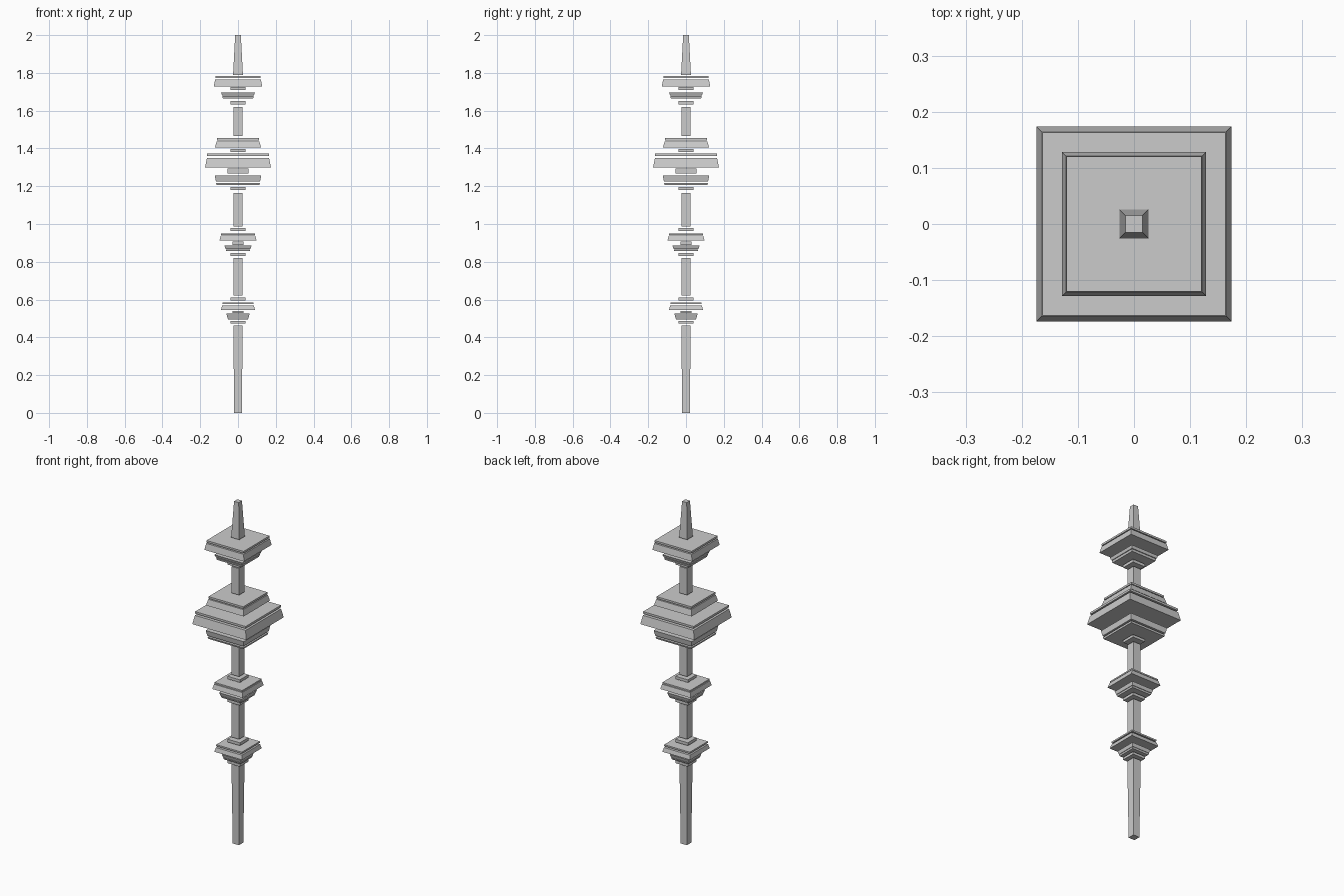
import bpy, bmesh


def frustum(name, z0, z1, r0, r1):
    """Square block from z0 (half width r0) to z1 (half width r1)."""
    bm = bmesh.new()
    rings = [[bm.verts.new((sx * r, sy * r, z))
              for sx, sy in ((-1, -1), (1, -1), (1, 1), (-1, 1))]
             for z, r in ((z0, r0), (z1, r1))]
    bm.faces.new(rings[0][::-1])
    bm.faces.new(rings[1])
    for i in range(4):
        j = (i + 1) % 4
        bm.faces.new((rings[0][i], rings[0][j], rings[1][j], rings[1][i]))
    mesh = bpy.data.meshes.new(name)
    bm.to_mesh(mesh)
    bm.free()
    bpy.context.collection.objects.link(bpy.data.objects.new(name, mesh))


# shafts between the tiers, and the tapered spire
frustum("bottom_shaft", 0, 0.463, 0.02, 0.025)
for n, (a, b) in enumerate(((0.622, 0.82), (0.988, 1.165), (1.465, 1.62))):
    frustum(f"shaft_{n + 1}", a, b, 0.024, 0.024)
frustum("spire", 1.79, 2.0, 0.026, 0.015)

# small square collars between plates: bottom, top, half width
for n, (a, b, r) in enumerate((
        (0.472, 0.487, 0.04), (0.528, 0.54, 0.03), (0.595, 0.612, 0.04),
        (0.83, 0.846, 0.04), (0.89, 0.907, 0.03), (0.964, 0.98, 0.04),
        (1.18, 1.195, 0.04), (1.267, 1.293, 0.055), (1.382, 1.398, 0.04),
        (1.633, 1.65, 0.04), (1.709, 1.724, 0.04))):
    frustum(f"collar_{n + 1}", a, b, r, r)

# lower bowls, flaring upward: a thin foot and a wider rim
for n, (z0, z1, z2, z3, foot, rim) in enumerate((
        (0.495, 0.504, 0.506, 0.525, 0.053, 0.062),
        (0.857, 0.866, 0.868, 0.887, 0.062, 0.072),
        (1.207, 1.217, 1.226, 1.257, 0.113, 0.123),
        (1.665, 1.677, 1.68, 1.696, 0.08, 0.09))):
    frustum(f"bowl_foot_{n + 1}", z0, z1, foot, foot + 0.003)
    frustum(f"bowl_rim_{n + 1}", z2, z3, rim - 0.006, rim)

# roofs, narrowing upward: a sloped eave and a thin cap plate
for n, (z0, z1, z2, z3, eave, cap) in enumerate((
        (0.544, 0.568, 0.576, 0.585, 0.09, 0.083),
        (0.912, 0.939, 0.942, 0.95, 0.098, 0.09),
        (1.3, 1.35, 1.36, 1.372, 0.174, 0.163),
        (1.404, 1.438, 1.443, 1.454, 0.122, 0.112),
        (1.729, 1.766, 1.772, 1.783, 0.128, 0.12))):
    frustum(f"roof_eave_{n + 1}", z0, z1, eave, cap + 0.001)
    frustum(f"roof_cap_{n + 1}", z2, z3, cap, cap)
